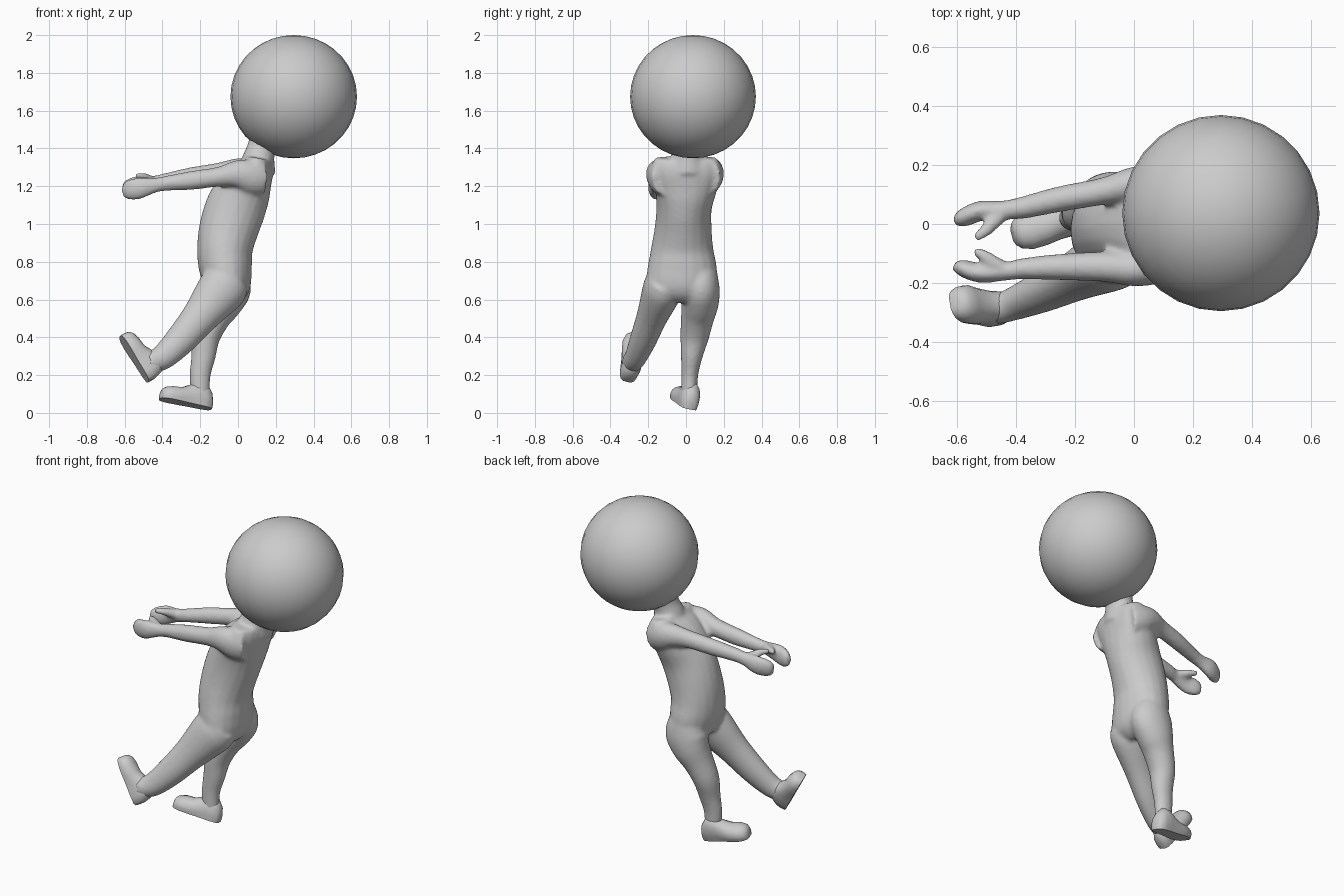
import bpy, bmesh
from math import cos, sin, pi
from mathutils import Vector

if "Cube" in bpy.data.objects:
    bpy.data.objects.remove(bpy.data.objects["Cube"])


def add_object(name, bm, angle=3.14):
    bmesh.ops.recalc_face_normals(bm, faces=bm.faces)
    mesh = bpy.data.meshes.new(name)
    bm.to_mesh(mesh)
    bm.free()
    ob = bpy.data.objects.new(name, mesh)
    bpy.context.collection.objects.link(ob)
    bpy.ops.object.select_all(action='DESELECT')
    ob.select_set(True)
    bpy.context.view_layer.objects.active = ob
    bpy.ops.object.shade_smooth_by_angle(angle=angle)
    return ob


def skin(bm, rings):
    """Bridge rings of points into a closed tube."""
    rows = [[bm.verts.new(p) for p in r] for r in rings]
    n = len(rows[0])
    for a, b in zip(rows, rows[1:]):
        for i in range(n):
            j = (i + 1) % n
            bm.faces.new((a[i], a[j], b[j], b[i]))
    bm.faces.new(rows[0])
    bm.faces.new(rows[-1])


def limb(bm, stations, n=20, steps=4):
    """Elliptical tube; stations are (x, y, z, half width in y, half depth)."""
    s = [stations[0]] + stations + [stations[-1]]
    fine = []
    for k in range(1, len(s) - 2):
        for q in range(steps):
            t = q / steps
            fine.append([0.5 * (2 * b + (c - a) * t + (2 * a - 5 * b + 4 * c - d) * t * t
                                + (3 * b - a - 3 * c + d) * t ** 3)
                         for a, b, c, d in zip(*s[k - 1:k + 3])])
    fine.append(list(stations[-1]))
    rings = []
    for k, st in enumerate(fine):
        c = Vector(st[:3])
        tan = (Vector(fine[min(k + 1, len(fine) - 1)][:3])
               - Vector(fine[max(k - 1, 0)][:3])).normalized()
        u = Vector((0, 1, 0))
        u = (u - tan * u.dot(tan)).normalized()
        v = tan.cross(u)
        rings.append([c + u * st[3] * cos(2 * pi * i / n) + v * st[4] * sin(2 * pi * i / n)
                      for i in range(n)])
    skin(bm, rings)


def foot(name, heel, toe, up):
    """Flat-soled foot from heel to toe."""
    heel, toe, up = Vector(heel), Vector(toe), Vector(up)
    f = (toe - heel).normalized()
    up = (up - f * up.dot(f)).normalized()
    side = up.cross(f)
    length = (toe - heel).length
    profile = [(0, .022, .05), (.04, .04, .09), (.16, .05, .135), (.32, .053, .14), (.46, .055, .11),
               (.62, .062, .085), (.8, .065, .08), (.92, .055, .07), (.98, .038, .055), (1, .02, .04)]
    rings = []
    for t, w, h in profile:
        c = heel + f * length * t
        ring = [c + side * w * .9, c + side * w + up * h * .25]
        ring += [c + side * w * cos(a * pi / 8) + up * h * (.4 + .6 * sin(a * pi / 8)) for a in range(9)]
        ring += [c - side * w + up * h * .25, c - side * w * .9]
        rings.append(ring)
    bm = bmesh.new()
    skin(bm, rings)
    add_object(name, bm, .9)


# Torso, leaning back
bm = bmesh.new()
limb(bm, [(-.065, -.03, .60, .10, .06), (-.05, -.025, .66, .18, .115), (-.065, -.02, .76, .185, .14),
          (-.07, -.02, .86, .167, .147), (-.05, -.015, .97, .152, .157), (-.01, -.01, 1.09, .147, .16),
          (.04, 0, 1.2, .168, .142), (.09, 0, 1.29, .19, .102), (.105, 0, 1.35, .165, .07)])
# Neck
limb(bm, [(.1, .01, 1.28, .1, .1), (.11, .01, 1.35, .09, .085), (.128, .02, 1.41, .08, .077),
          (.16, .03, 1.5, .1, .1)])
# Standing leg
limb(bm, [(-.06, .075, .74, .09, .11), (-.06, .08, .66, .098, .13), (-.09, .075, .58, .098, .112),
          (-.13, .06, .5, .088, .088), (-.17, .045, .4, .076, .075), (-.183, .03, .3, .058, .065),
          (-.2, .02, .2, .045, .056), (-.2, .017, .09, .042, .05)])
# Kicking leg
limb(bm, [(-.03, -.11, .72, .09, .11), (-.085, -.125, .655, .105, .13), (-.2, -.18, .51, .082, .098),
          (-.31, -.23, .38, .07, .082), (-.405, -.27, .29, .057, .067), (-.48, -.295, .265, .05, .055)])
# Near arm, hand and thumb
limb(bm, [(.125, -.11, 1.25, .075, .1), (.07, -.135, 1.25, .07, .095), (0, -.152, 1.265, .06, .075),
          (-.1, -.145, 1.25, .052, .053), (-.25, -.146, 1.23, .045, .05), (-.38, -.152, 1.215, .036, .04),
          (-.44, -.163, 1.205, .03, .04), (-.52, -.167, 1.19, .033, .057), (-.58, -.15, 1.18, .03, .053),
          (-.612, -.14, 1.178, .016, .03)])
limb(bm, [(-.44, -.155, 1.215, .028, .028), (-.5, -.115, 1.228, .023, .022), (-.543, -.088, 1.23, .015, .015)])
# Far arm, hand and thumb
limb(bm, [(.125, .11, 1.25, .075, .1), (.07, .13, 1.26, .07, .09), (0, .135, 1.28, .06, .07),
          (-.1, .112, 1.273, .047, .052), (-.25, .085, 1.252, .044, .048), (-.38, .055, 1.23, .038, .04),
          (-.45, .047, 1.215, .032, .041), (-.52, .045, 1.2, .034, .057), (-.58, .02, 1.185, .031, .052),
          (-.61, .005, 1.18, .016, .03)])
limb(bm, [(-.45, .035, 1.225, .028, .028), (-.5, -.018, 1.25, .023, .022), (-.54, -.05, 1.256, .015, .015)])

# Fuse the body into one smooth skin
body = add_object("body", bm)
remesh = body.modifiers.new("fuse", 'REMESH')
remesh.mode = 'VOXEL'
remesh.voxel_size = .011
remesh.use_smooth_shade = True
relax = body.modifiers.new("relax", 'SMOOTH')
relax.factor = .5
relax.iterations = 8

# Feet
foot("standing_foot", (-.142, .022, .018), (-.415, -.04, .075), (.2, .25, 1))
foot("kicking_foot", (-.475, -.315, .165), (-.625, -.27, .405), (.85, .3, .5))

# Large round head
bm = bmesh.new()
bmesh.ops.create_uvsphere(bm, u_segments=28, v_segments=18, radius=1)
bmesh.ops.scale(bm, vec=(.335, .333, .326), verts=bm.verts)
bmesh.ops.translate(bm, vec=(.295, .037, 1.674), verts=bm.verts)
add_object("head", bm)
